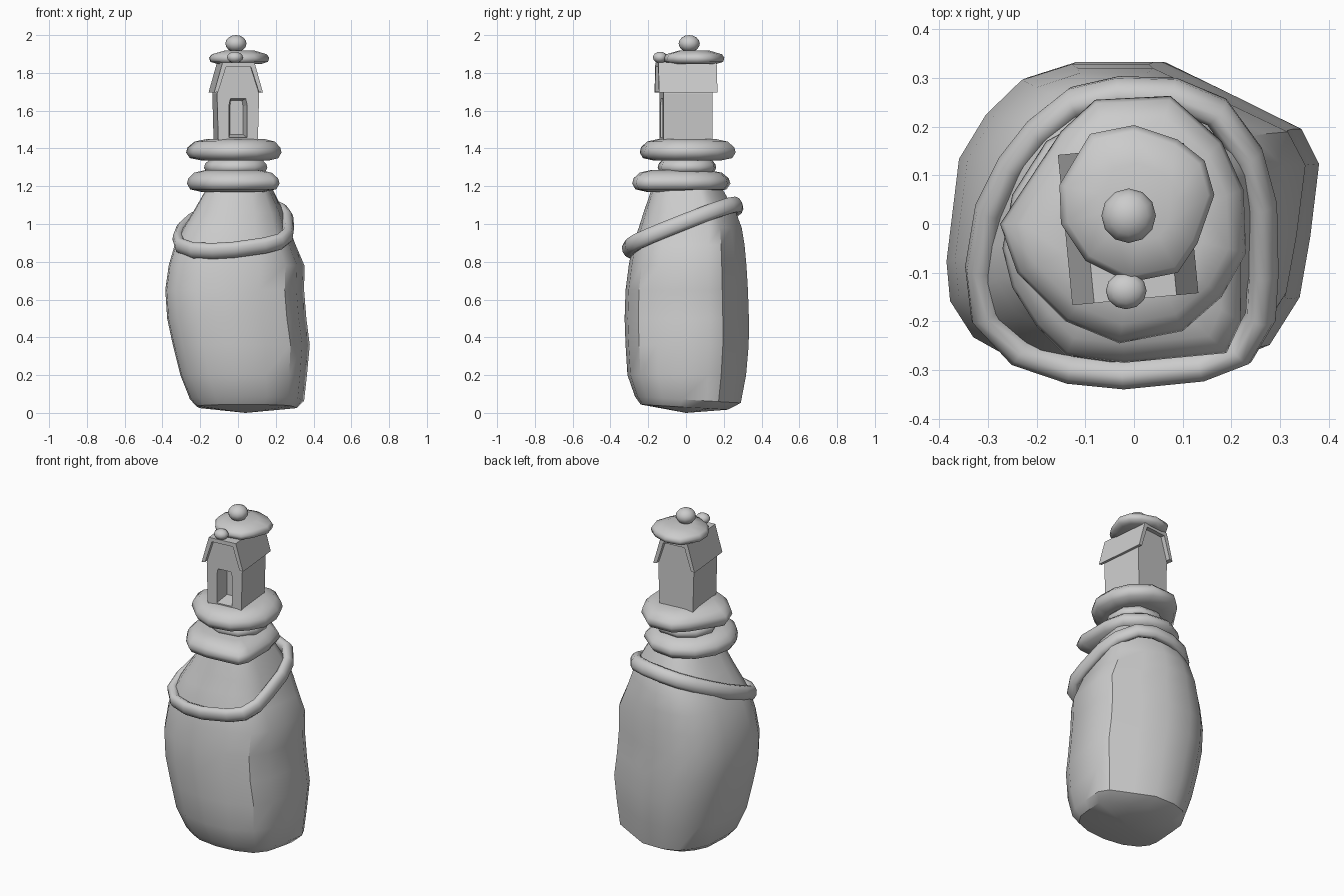
import bpy, bmesh, math
from mathutils import Matrix, Vector

if "Cube" in bpy.data.objects:
    bpy.data.objects.remove(bpy.data.objects["Cube"])


def finish(name, bm, angle=40, smooth=True):
    bmesh.ops.recalc_face_normals(bm, faces=bm.faces[:])
    me = bpy.data.meshes.new(name)
    bm.to_mesh(me)
    bm.free()
    ob = bpy.data.objects.new(name, me)
    bpy.context.collection.objects.link(ob)
    if smooth:
        bpy.ops.object.select_all(action='DESELECT')
        ob.select_set(True)
        bpy.context.view_layer.objects.active = ob
        bpy.ops.object.shade_smooth_by_angle(angle=math.radians(angle))
    return ob


def loft(name, rings, bottom=None, angle=40):
    """Skin closed rings of points, capping both ends."""
    bm = bmesh.new()
    loops = [[bm.verts.new(p) for p in r] for r in rings]
    n = len(loops[0])
    for a, b in zip(loops, loops[1:]):
        for i in range(n):
            j = (i + 1) % n
            bm.faces.new((a[i], a[j], b[j], b[i]))
    bm.faces.new(loops[-1])
    if bottom:
        c = bm.verts.new(bottom)
        for i in range(n):
            bm.faces.new((c, loops[0][(i + 1) % n], loops[0][i]))
    else:
        bm.faces.new(loops[0][::-1])
    return finish(name, bm, angle)


def slab(name, outline, z0, z1, profile):
    """Flat stone: plan outline shrunk to each (scale, height fraction)."""
    cx = sum(p[0] for p in outline) / len(outline)
    cy = sum(p[1] for p in outline) / len(outline)
    rings = [[(cx + (x - cx) * s, cy + (y - cy) * s, z0 + (z1 - z0) * t)
              for x, y in outline] for s, t in profile]
    return loft(name, rings, angle=60)


# Boulder: one plan outline fitted to the extents at each height
plan = [(-1, -.25), (-.98, -.5), (-.85, -.73), (-.55, -.92), (-.1, -1), (.35, -.95),
        (.72, -.78), (.89, -.48), (.95, -.1), (1, .36), (.9, .58), (.5, .8),
        (.13, 1), (-.3, 1), (-.58, .9), (-.78, .68), (-.93, .4)]
# z, x min, x max, y min, y max
levels = [(.03, -.22, .31, -.24, .22), (.07, -.255, .35, -.27, .29),
          (.2, -.305, .365, -.31, .318), (.36, -.345, .38, -.32, .332),
          (.5, -.375, .362, -.325, .333), (.65, -.385, .35, -.32, .328),
          (.78, -.367, .352, -.303, .32), (.89, -.335, .305, -.283, .31),
          (.98, -.29, .27, -.25, .295), (1.06, -.24, .245, -.225, .265),
          (1.19, -.165, .18, -.18, .19)]
rings = []
for z, xa, xb, ya, yb in levels:
    tilt = .06 if z < .1 else 0
    ring = []
    for u, v in plan:
        y = (ya + yb) / 2 + v * (yb - ya) / 2
        ring.append(((xa + xb) / 2 + u * (xb - xa) / 2, y, z - tilt * y))
    rings.append(ring)
loft("boulder", rings, bottom=(.04, 0, 0), angle=35)

# Rope loop draped at a slant round the shoulder
path = [(-.02, -.306), (-.13, -.295), (-.235, -.26), (-.305, -.185), (-.315, -.09),
        (-.295, .03), (-.25, .12), (-.195, .19), (-.12, .25), (-.03, .27),
        (.08, .267), (.17, .23), (.235, .14), (.262, .04), (.265, -.1),
        (.26, -.19), (.22, -.26), (.14, -.29)]
pts = [Vector((x, y, .988 + .4 * y + .1 * x)) for x, y in path]
up = Vector((-.1, -.4, 1)).normalized()
bm = bmesh.new()
sides, n = 10, len(pts)
loops = []
for i, p in enumerate(pts):
    out = (pts[(i + 1) % n] - pts[i - 1]).cross(up).normalized()
    loops.append([bm.verts.new(p + .032 * math.cos(k * math.tau / sides) * out
                               + .044 * math.sin(k * math.tau / sides) * up)
                  for k in range(sides)])
for i in range(n):
    a, b = loops[i], loops[(i + 1) % n]
    for k in range(sides):
        m = (k + 1) % sides
        bm.faces.new((a[k], a[m], b[m], b[k]))
finish("rope", bm, 60)

# Stacked flat stones
pebble = [(.68, 0), (.93, .12), (1, .38), (.97, .62), (.84, .88), (.6, 1)]
slab("lower_stone", [(-.27, -.05), (-.25, -.13), (-.2, -.21), (-.14, -.27), (-.02, -.285),
                     (.19, -.265), (.22, -.2), (.22, 0), (.19, .13), (.08, .22),
                     (-.06, .235), (-.18, .17), (-.25, .06)], 1.17, 1.285, pebble)
slab("middle_stone", [(-.18, 0), (-.14, -.1), (-.03, -.15), (.09, -.13), (.155, -.04),
                      (.15, .07), (.08, .15), (-.05, .16), (-.14, .1)], 1.265, 1.35, pebble)
slab("upper_stone", [(-.275, 0), (-.24, -.1), (-.14, -.2), (-.03, -.245), (.1, -.22),
                     (.18, -.15), (.23, -.06), (.225, .07), (.18, .17), (.075, .263),
                     (-.08, .255), (-.15, .19)], 1.335, 1.45, pebble)

# House: extruded gable profile, turned slightly
turn = Matrix.Translation((-.012, 0, 0)) @ Matrix.Rotation(math.radians(5.5), 4, 'Z')


def extrude_y(name, profile, ya, yb, back=1.0):
    cz = sum(p[1] for p in profile) / len(profile)
    bm = bmesh.new()
    f = [bm.verts.new(turn @ Vector((x, ya, z))) for x, z in profile]
    b = [bm.verts.new(turn @ Vector((x * back, yb, cz + (z - cz) * (back + 1) / 2)))
         for x, z in profile]
    bm.faces.new(f)
    bm.faces.new(b[::-1])
    for i in range(len(f)):
        j = (i + 1) % len(f)
        bm.faces.new((f[i], f[j], b[j], b[i]))
    return finish(name, bm, smooth=False)


house = extrude_y("house_walls", [(-.105, 1.43), (.105, 1.43), (.112, 1.69), (.065, 1.835),
                                  (-.065, 1.835), (-.112, 1.69)], -.13, .13)
cutter = extrude_y("doorway_cutter", [(-.05, 1.455), (.05, 1.455), (.05, 1.63), (.042, 1.665),
                                      (-.042, 1.665), (-.05, 1.63)], -.14, -.04, .7)
mod = house.modifiers.new("doorway", 'BOOLEAN')
mod.object = cutter
mod.operation = 'DIFFERENCE'
mod.solver = 'EXACT'
bpy.context.view_layer.objects.active = house
bpy.ops.object.modifier_apply(modifier=mod.name)
bpy.data.objects.remove(cutter)

# Folded roof sheet
extrude_y("roof", [(-.13, 1.695), (-.085, 1.855), (.085, 1.855), (.13, 1.695),
                   (.108, 1.70), (.066, 1.832), (-.066, 1.832), (-.108, 1.70)], -.155, .155)

# Cap stone, top ball and front pebble
slab("cap_stone", [(0, .203), (.09, .173), (.145, .13), (.165, .06), (.13, -.04),
                   (.09, -.1), (-.01, -.12), (-.1, -.075), (-.15, 0), (-.153, .08), (-.09, .185)],
     1.848, 1.918, [(.75, 0), (.96, .15), (1, .45), (.92, .72), (.5, 1)])
for name, loc, size in (("top_ball", (-.011, .017, 1.955), (.056, .056, .045)),
                        ("front_pebble", (-.016, -.137, 1.882), (.042, .038, .03))):
    bm = bmesh.new()
    bmesh.ops.create_uvsphere(bm, u_segments=12, v_segments=8, radius=1,
                              matrix=Matrix.Translation(loc) @ Matrix.Diagonal((*size, 1)))
    finish(name, bm, 60)
